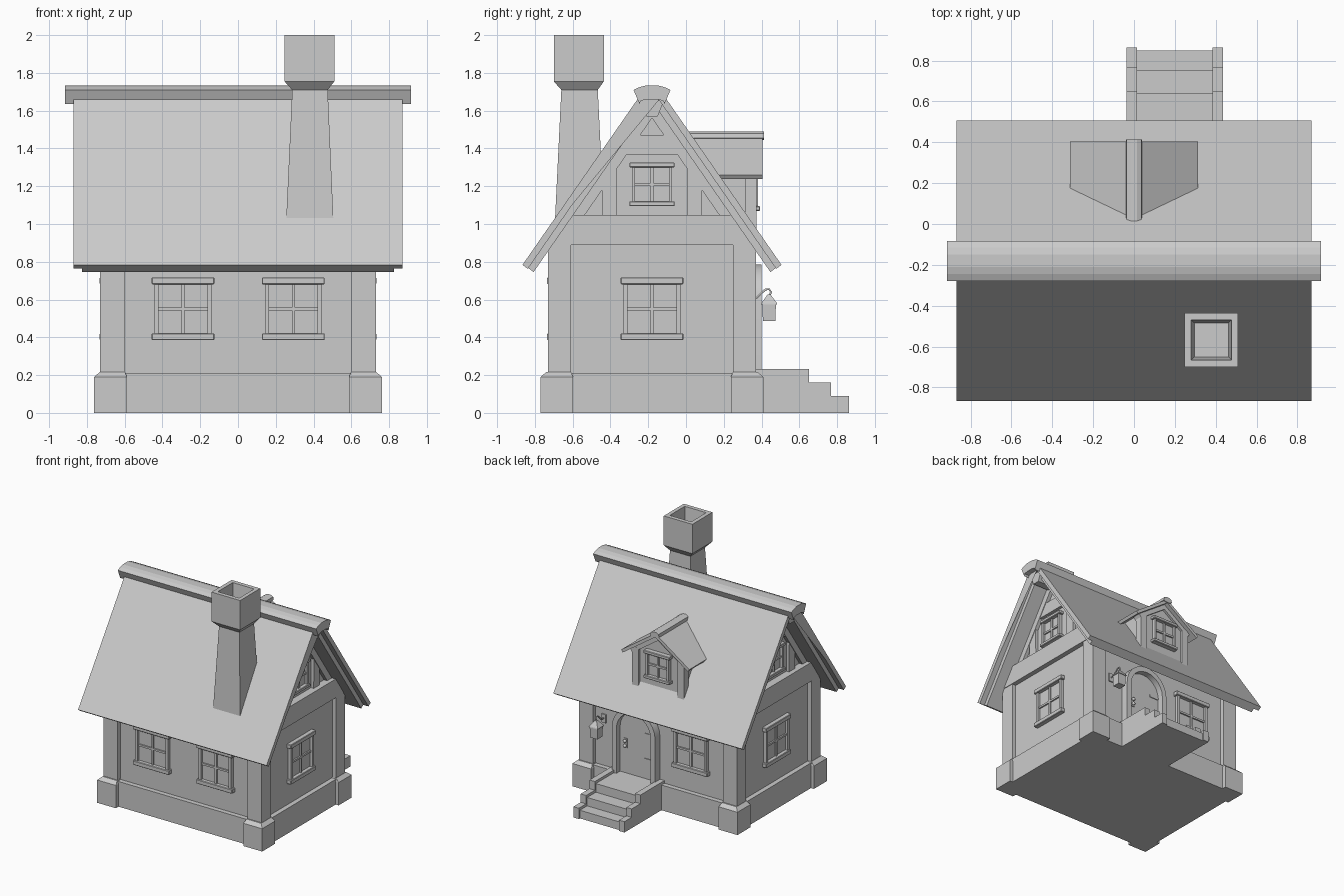
import bpy, bmesh, math
from mathutils import Vector, Matrix

if "Cube" in bpy.data.objects:
    bpy.data.objects.remove(bpy.data.objects["Cube"])

CY = -0.18            # ridge line position
SLOPE, PEAK = 1.44, 1.771


def finish(name, bm, smooth=None):
    bmesh.ops.recalc_face_normals(bm, faces=bm.faces)
    me = bpy.data.meshes.new(name)
    bm.to_mesh(me)
    bm.free()
    ob = bpy.data.objects.new(name, me)
    bpy.context.collection.objects.link(ob)
    if smooth:
        bpy.context.view_layer.objects.active = ob
        ob.select_set(True)
        bpy.ops.object.shade_smooth_by_angle(angle=math.radians(smooth))
        ob.select_set(False)
    return ob


def add_box(bm, x0, x1, y0, y1, z0, z1, bevel=0):
    r = bmesh.ops.create_cube(bm, size=1, matrix=Matrix.Translation(
        ((x0 + x1) / 2, (y0 + y1) / 2, (z0 + z1) / 2)) @ Matrix.Diagonal((x1 - x0, y1 - y0, z1 - z0, 1)))
    if bevel:
        edges = {e for v in r['verts'] for e in v.link_edges}
        bmesh.ops.bevel(bm, geom=list(edges), offset=bevel, segments=1, affect='EDGES')


def box(name, *dims, bevel=0):
    bm = bmesh.new()
    add_box(bm, *dims, bevel=bevel)
    return finish(name, bm)


def prism(name, pts, axis, a, b, smooth=None):
    """Extrude a profile of (y,z) along x, or (x,z) along y."""
    bm = bmesh.new()
    vs = [bm.verts.new((a, p, q) if axis == 'x' else (p, a, q)) for p, q in pts]
    f = bm.faces.new(vs)
    r = bmesh.ops.extrude_face_region(bm, geom=[f])
    d = (b - a, 0, 0) if axis == 'x' else (0, b - a, 0)
    bmesh.ops.translate(bm, vec=d, verts=[v for v in r['geom'] if isinstance(v, bmesh.types.BMVert)])
    return finish(name, bm, smooth)


def mirrored(pts, c=0.0):
    """Close a right-half profile symmetrically about c."""
    return [(c + h, z) for h, z in pts] + [(c - h, z) for h, z in reversed(pts)]


def chevron(slope, peak, h0, d0, d1, c=0.0, flat=0.0):
    """Roof-shaped band between depths d0 and d1 below the roof line."""
    a = math.atan(slope)
    at = lambda d: (h0 - math.sin(a) * d, peak - slope * h0 - math.cos(a) * d)
    top = peak - d0 / math.cos(a)
    out = [at(d0), (flat, top - slope * flat)]
    left = [(-flat, top - slope * flat)] if flat else []
    left += [(-at(d0)[0], at(d0)[1]), (-at(d1)[0], at(d1)[1])]
    pts = out + left + [(0, peak - d1 / math.cos(a)), at(d1)]
    return [(c + h, z) for h, z in pts]


def lofted(name, rings):
    """Rectangular rings (x0,x1,y0,y1,z) joined in order, capped at both ends."""
    bm = bmesh.new()
    loops = [[bm.verts.new(p) for p in ((x0, y0, z), (x1, y0, z), (x1, y1, z), (x0, y1, z))]
             for x0, x1, y0, y1, z in rings]
    for l0, l1 in zip(loops, loops[1:]):
        for i in range(4):
            bm.faces.new((l0[i], l0[i - 1], l1[i - 1], l1[i]))
    bm.faces.new(loops[0])
    bm.faces.new(loops[-1])
    return finish(name, bm)


def window(name, loc, angle, w, h, s):
    """Framed four-pane window, facing -y before rotation; s = sill height."""
    bm = bmesh.new()
    W, H = w / 2, h / 2
    add_box(bm, -W, W, -0.04, 0.03, -H, -H + s, 0.004)
    add_box(bm, -W, W, -0.04, 0.03, H - s, H, 0.004)
    j = 0.62 * s
    for sx in (-1, 1):
        a, b = sorted((sx * (W - 0.015), sx * (W - 0.015 - j)))
        add_box(bm, a, b, -0.03, 0.03, -H + s, H - s)
    add_box(bm, -0.008, 0.008, -0.02, 0.02, -H + s, H - s)
    add_box(bm, -W + 0.02, W - 0.02, -0.02, 0.02, -0.008, 0.008)
    add_box(bm, -W + 0.02, W - 0.02, -0.008, 0.02, -H + s, H - s)
    ob = finish(name, bm)
    ob.location, ob.rotation_euler = loc, (0, 0, math.radians(angle))


# walls, plinth and gable core
prism("walls", mirrored([(0.515, 0.0), (0.515, 0.92), (0.47, 0.96)], CY), 'x', -0.695, 0.695)
prism("gable_core", mirrored([(0.47, 0.85), (0.47, 0.93), (0.02, 1.6)], CY), 'x', -0.67, 0.67)
box("plinth", -0.735, 0.735, CY - 0.555, CY + 0.555, 0, 0.21)

# corner stones and posts
for sx in (-1, 1):
    for sy in (-1, 1):
        def rect(o, i, z, sx=sx, sy=sy):
            x = sorted((sx * (0.762 - o), sx * (0.588 + i)))
            y = sorted((CY + sy * (0.59 - o), CY + sy * (0.418 + i)))
            return (*x, *y, z)
        lofted("corner_stone", [rect(0, 0, 0), rect(0, 0, 0.19), rect(0.03, 0.01, 0.216)])
        prism("corner_post", [(CY + sy * h, z) for h, z in
              ((0.55, 0.2), (0.55, 0.87), (0.43, 1.04), (0.43, 0.2))], 'x', sx * 0.6, sx * 0.73)

# timber framing on both gables
for sx in (-1, 1):
    prism("gable_beam", mirrored([(0.525, 0.89), (0.43, 1.047)], CY), 'x', sx * 0.6, sx * 0.735)
    prism("gable_rafters", chevron(SLOPE, PEAK, 0.5, 0.06, 0.12, CY), 'x', sx * 0.6, sx * 0.70)
    prism("collar_beam", mirrored([(0.2, 1.365), (0.13, 1.47)], CY), 'x', sx * 0.6, sx * 0.695)
    for sy in (-1, 1):
        prism("gable_stud", [(CY + sy * h, z) for h, z in
              ((0.265, 1.04), (0.265, 1.27), (0.19, 1.37), (0.185, 1.04))], 'x', sx * 0.6, sx * 0.695)
    window("gable_window", (sx * 0.672, CY, 1.21), sx * 90, 0.24, 0.232, 0.026)
    window("side_window", (sx * 0.692, CY, 0.551), sx * 90, 0.332, 0.332, 0.036)

# front and back windows
for x in (-0.291, 0.293):
    window("front_window", (x, CY - 0.515, 0.551), 0, 0.332, 0.332, 0.036)
window("back_window", (-0.291, CY + 0.515, 0.551), 180, 0.332, 0.332, 0.036)

# main roof: two layers, ridge beam and ridge cap
prism("roof_upper", chevron(SLOPE, PEAK, 0.686, 0, 0.035, CY, 0.06), 'x', -0.87, 0.87)
prism("roof_lower", chevron(SLOPE, PEAK, 0.684, 0.035, 0.07, CY), 'x', -0.825, 0.825)
prism("ridge_beam", mirrored([(0.03, 1.57), (0.065, 1.655)], CY), 'x', -0.85, 0.85)
prism("ridge_cap", mirrored([(0.03, 1.66), (0.06, 1.635 + 0.017), (0.066, 1.635), (0.098, 1.71),
                             (0.065, 1.725), (0.03, 1.734)], CY), 'x', -0.915, 0.915)

# chimney with hollow crown
lofted("chimney", [(0.252, 0.508, -0.697, -0.43, 0.95), (0.287, 0.475, -0.66, -0.467, 1.71),
                   (0.246, 0.51, -0.70, -0.435, 1.755), (0.246, 0.51, -0.70, -0.435, 2.0),
                   (0.28, 0.478, -0.666, -0.469, 2.0), (0.295, 0.463, -0.651, -0.484, 1.87)])

# dormer on the back slope
prism("dormer_body", [(-0.22, 0.95), (0.22, 0.95), (0.22, 1.3), (0, 1.45), (-0.22, 1.3)], 'y', 0.05, 0.35)
for sx in (-1, 1):
    a, b = sorted((sx * 0.18, sx * 0.24))
    box("dormer_post", a, b, 0.312, 0.372, 0.93, 1.295)
prism("dormer_rafters", chevron(0.69, 1.475, 0.27, 0.02, 0.06), 'y', 0.3, 0.37)
prism("dormer_roof", chevron(0.69, 1.475, 0.314, 0, 0.025), 'y', 0.02, 0.405)
prism("dormer_ridge_cap", mirrored([(0.02, 1.445), (0.04, 1.455), (0.036, 1.48), (0.015, 1.49)]), 'y', 0.015, 0.413)
window("dormer_window", (0, 0.352, 1.185), 180, 0.24, 0.232, 0.026)

# arched door
DX, DZ = 0.205, 0.585


def arch(r, flip=False):
    pts = [(DX + r, 0.2)] + [(DX + r * math.cos(t * math.pi / 12), DZ + r * math.sin(t * math.pi / 12))
                             for t in range(13)] + [(DX - r, 0.2)]
    return pts[::-1] if flip else pts


prism("door", arch(0.165), 'y', 0.3, 0.35, 30)
prism("door_frame", arch(0.2) + arch(0.158, True), 'y', 0.3, 0.4, 30)
for z in (0.37, 0.58):
    box("door_hinge", DX - 0.155, DX - 0.07, 0.34, 0.356, z - 0.01, z + 0.01)
box("handle_plate", DX + 0.09, DX + 0.12, 0.34, 0.356, 0.42, 0.5)
for z in (0.44, 0.48):
    bm = bmesh.new()
    bmesh.ops.create_uvsphere(bm, u_segments=12, v_segments=8, radius=0.014,
                              matrix=Matrix.Translation((DX + 0.105, 0.365, z)))
    finish("door_knob", bm, 60)

# steps between two stepped side walls


def stairs(dy, dz):
    y, z = (0.863 - dy, 0.767 - dy, 0.652 - dy), (0.09 - dz, 0.16 - dz, 0.232 - dz)
    return [(0.3, 0), (y[0], 0), (y[0], z[0]), (y[1], z[0]), (y[1], z[1]), (y[2], z[1]), (y[2], z[2]), (0.3, z[2])]


prism("step_treads", stairs(0.014, 0.022), 'x', 0, 0.4)
for x in (-0.036, 0.385):
    prism("step_side", stairs(0, 0), 'x', x, x + 0.05)

# hanging lantern beside the door
LX, LY = 0.52, 0.44
cu = bpy.data.curves.new("lantern_bracket", 'CURVE')
cu.dimensions, cu.bevel_depth, cu.bevel_resolution = '3D', 0.006, 1
sp = cu.splines.new('POLY')
path = [(0.33, 0.605), (0.375, 0.61), (0.4, 0.635), (0.42, 0.653), (0.44, 0.655), (0.45, 0.64), (0.44, 0.615)]
sp.points.add(len(path) - 1)
for p, (y, z) in zip(sp.points, path):
    p.co = (LX, y, z, 1)
bpy.context.collection.objects.link(bpy.data.objects.new("lantern_bracket", cu))
box("lantern_mount", LX - 0.02, LX + 0.02, 0.33, 0.345, 0.57, 0.64)


def sq(r, z):
    return (LX - r, LX + r, LY - r, LY + r, z)


lofted("lantern", [sq(0.033, 0.487), sq(0.036, 0.575), sq(0.042, 0.575), sq(0.04, 0.583),
                   sq(0.016, 0.615), sq(0.008, 0.628)])
